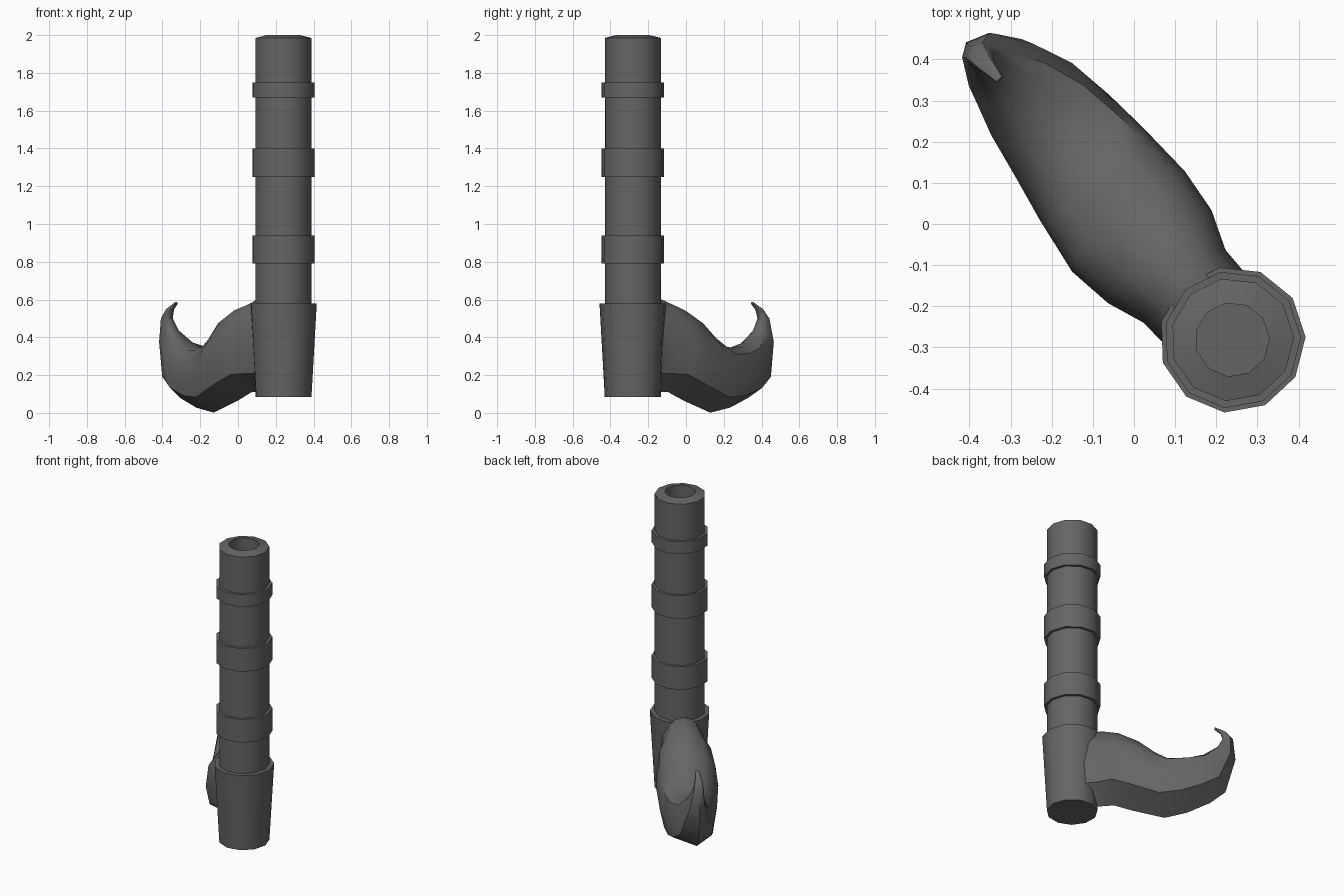
import bpy, bmesh, math
from mathutils import Vector

cube = bpy.data.objects.get("Cube")
if cube:
    bpy.data.objects.remove(cube, do_unlink=True)

grey = bpy.data.materials.new("dark_grey")
grey.use_nodes = True
colour = (0.13, 0.13, 0.13, 1)
grey.diffuse_color = colour
grey.node_tree.nodes["Principled BSDF"].inputs["Base Color"].default_value = colour

AXIS = Vector((0.239, -0.281, 0))     # centre of the pipe
ALONG = Vector((-0.667, 0.745, 0))    # direction the hooked arm points
SIDE = Vector((-0.745, -0.667, 0))    # across the arm
SIDES = 11


def loft(name, rings, angle):
    """Skin a list of equal-length point rings and cap both ends."""
    bm = bmesh.new()
    loops = [[bm.verts.new(p) for p in ring] for ring in rings]
    n = len(loops[0])
    for a, b in zip(loops, loops[1:]):
        for i in range(n):
            j = (i + 1) % n
            bm.faces.new((a[i], a[j], b[j], b[i]))
    bm.faces.new(loops[0])
    bm.faces.new(loops[-1])
    bmesh.ops.recalc_face_normals(bm, faces=bm.faces)
    mesh = bpy.data.meshes.new(name)
    bm.to_mesh(mesh)
    bm.free()
    mesh.materials.append(grey)
    ob = bpy.data.objects.new(name, mesh)
    bpy.context.collection.objects.link(ob)
    bpy.ops.object.select_all(action='DESELECT')
    ob.select_set(True)
    bpy.context.view_layer.objects.active = ob
    bpy.ops.object.shade_smooth_by_angle(angle=math.radians(angle))
    return ob


def lathe(name, profile):
    """Turn a (radius, height) profile around the pipe axis."""
    turns = [math.radians(2) + math.tau * i / SIDES for i in range(SIDES)]
    rings = [[AXIS + Vector((r * math.cos(t), r * math.sin(t), z)) for t in turns]
             for r, z in profile]
    return loft(name, rings, 40)


# Pipe with a bored, gently sloped top, its collars, and the tapered socket
lathe("pipe", [(0.09, 1.8), (0.09, 2), (0.15, 1.985), (0.15, 0.1)])
for name, low, high in (("lower_collar", 0.79, 0.94),
                        ("middle_collar", 1.25, 1.4),
                        ("upper_collar", 1.67, 1.75)):
    lathe(name, [(0.14, low), (0.167, low), (0.167, high), (0.14, high)])
lathe("socket", [(0.15, 0.085), (0.178, 0.58), (0.14, 0.58)])

# Hooked arm: bottom (reach, height), top (reach, height), half widths, flatness of the top
stations = [
    ((0.06, 0.11), (0.08, 0.60), 0.13, 0.13, 0),
    ((0.16, 0.11), (0.19, 0.605), 0.133, 0.133, 0),
    ((0.25, 0.11), (0.29, 0.57), 0.166, 0.172, 0),
    ((0.36, 0.065), (0.41, 0.50), 0.18, 0.187, 0),
    ((0.55, 0.001), (0.50, 0.41), 0.155, 0.182, 0.4),
    ((0.69, 0.028), (0.58, 0.35), 0.13, 0.174, 0.9),
    ((0.82, 0.08), (0.69, 0.345), 0.105, 0.158, 1),
    ((0.91, 0.145), (0.79, 0.375), 0.075, 0.12, 0.8),
    ((0.97, 0.36), (0.865, 0.44), 0.036, 0.066, 0.3),
    ((0.955, 0.50), (0.895, 0.50), 0.028, 0.034, 0),
    ((0.915, 0.55), (0.88, 0.545), 0.022, 0.022, 0),
    ((0.85, 0.588), (0.845, 0.575), 0.01, 0.01, 0),
]
# Half section: (share of width, share of height, lift when the top is flat)
section = [(0.88, 0.2, 0), (1, 0.45, 0), (0.9, 0.75, 0.14), (0.55, 0.94, 0.06)]

rings = []
for (s0, z0), (s1, z1), left, right, flat in stations:
    def point(w, t):
        return AXIS + ALONG * (s0 + (s1 - s0) * t) + SIDE * w + Vector((0, 0, z0 + (z1 - z0) * t))
    ring = [point(0, 0)]
    ring += [point(left * w, t) for w, t, lift in section]
    ring += [point(0, 1)]
    ring += [point(-right * w, t + lift * flat) for w, t, lift in reversed(section)]
    rings.append(ring)
loft("hooked_arm", rings, 42)
